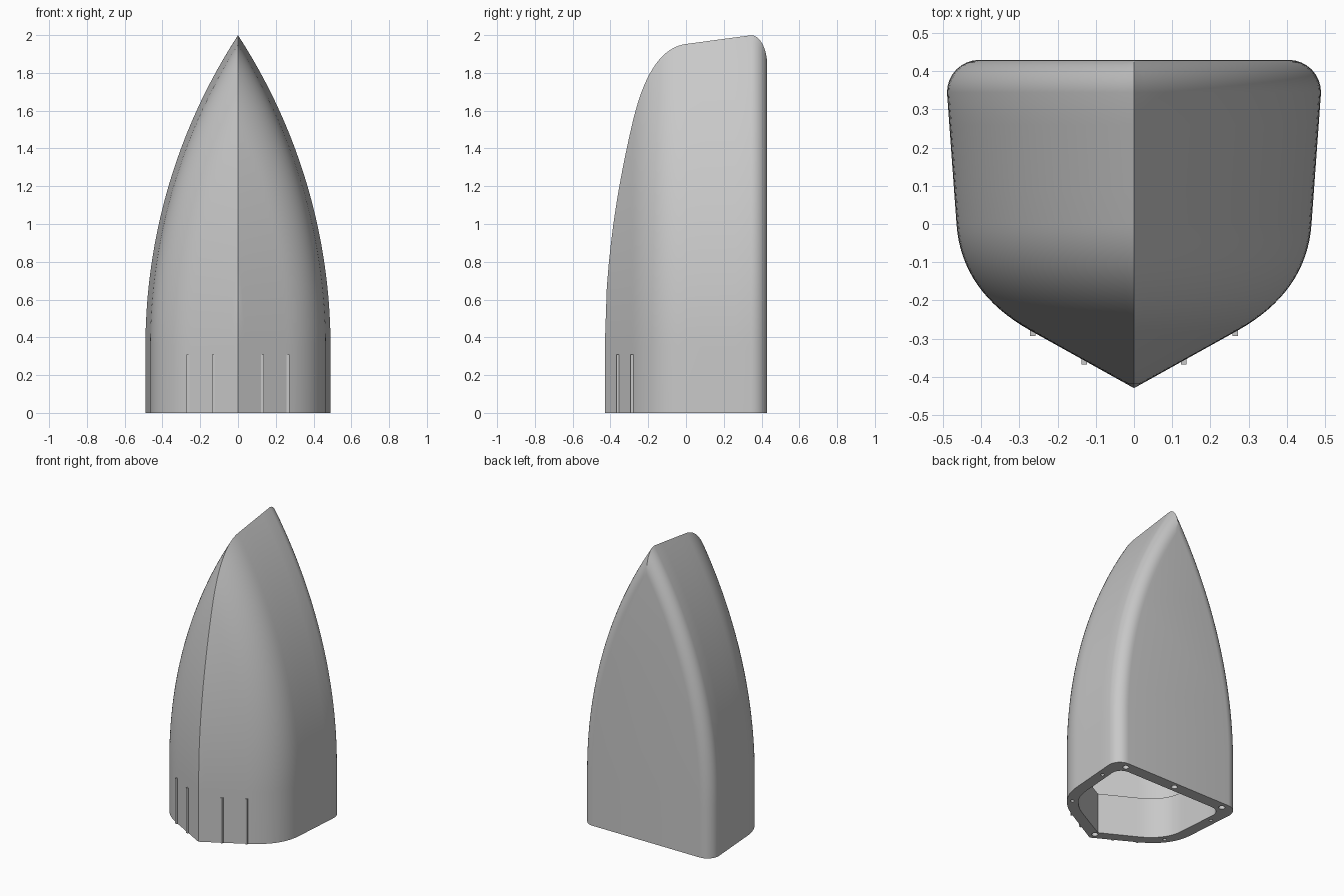
import bpy, bmesh, math
from mathutils import Vector

if "Cube" in bpy.data.objects:
    bpy.data.objects.remove(bpy.data.objects["Cube"])

HALF, BACK, SPRING = 0.49, 0.43, 0.35     # half width, back/front reach, height where the arch starts
CENTRE = 2.53                             # arch centre distance past the middle plane

grey = bpy.data.materials.new("light grey")
grey.use_nodes = True
grey.diffuse_color = (0.58, 0.58, 0.58, 1)
grey.node_tree.nodes["Principled BSDF"].inputs["Base Color"].default_value = grey.diffuse_color


def finish(bm, name):
    bmesh.ops.remove_doubles(bm, verts=bm.verts, dist=0.0003)
    bmesh.ops.recalc_face_normals(bm, faces=bm.faces)
    mesh = bpy.data.meshes.new(name)
    bm.to_mesh(mesh)
    bm.free()
    mesh.materials.append(grey)
    obj = bpy.data.objects.new(name, mesh)
    bpy.context.collection.objects.link(obj)
    return obj


def half_plan():
    """Half outline seen from above: back corner, side, bow curve, keel."""
    pts = []
    r = 0.085
    for i in range(9):                    # rounded back corner
        a = math.pi / 2 * (1 - i / 8)
        pts.append(Vector((HALF - r + r * math.cos(a), BACK - r + r * math.sin(a))))
    for i in range(1, 5):                 # leaning side
        pts.append(pts[8].lerp(Vector((0.465, 0)), i / 4))
    a, b, c = Vector((0.465, 0)), Vector((0.453, -0.178)), Vector((0.27, -0.28))
    for i in range(1, 17):                # bow curve
        t = i / 16
        pts.append(a.lerp(b, t).lerp(b.lerp(c, t), t))
    for i in range(1, 15):                # straight bow to the keel
        pts.append(c.lerp(Vector((0, -BACK)), i / 14))
    return pts


def inset(plan, t):
    return [Vector((p.x * (1 - t / HALF), p.y * (1 - t / BACK))) for p in plan]


def arch(p, z0, n=36):
    """Pointed arch of half width p.x standing at depth p.y."""
    r = CENTRE + p.x
    top = math.acos(CENTRE / r)
    side = [(p.x, z0)]
    for i in range(n + 1):
        a = top * i / n
        side.append((max(0, r * math.cos(a) - CENTRE), SPRING + r * math.sin(a)))
    full = side + [(-x, z) for x, z in reversed(side[:-1])]
    return [Vector((x, p.y, z)) for x, z in full]


def pointed_body(name, plan, z0):
    bm = bmesh.new()
    rings = [[bm.verts.new(v) for v in arch(p, z0)] for p in plan]
    for a, b in zip(rings, rings[1:]):
        for i in range(len(a) - 1):
            bm.faces.new((a[i], a[i + 1], b[i + 1], b[i]))
    bm.faces.new(rings[0])
    bm.faces.new([r[0] for r in rings] + [r[-1] for r in reversed(rings[:-1])])
    return finish(bm, name)


def prism(name, outline, z0, z1):
    bm = bmesh.new()
    face = bm.faces.new([bm.verts.new((x, y, z0)) for x, y in outline])
    new = bmesh.ops.extrude_face_region(bm, geom=[face])["geom"]
    bmesh.ops.translate(bm, vec=(0, 0, z1 - z0), verts=[g for g in new if isinstance(g, bmesh.types.BMVert)])
    return finish(bm, name)


def cut(target, cutter):
    mod = target.modifiers.new("cut", "BOOLEAN")
    mod.operation, mod.solver, mod.object = "DIFFERENCE", "EXACT", cutter
    bpy.context.view_layer.objects.active = target
    bpy.ops.object.modifier_apply(modifier=mod.name)
    bpy.data.objects.remove(cutter)


plan = half_plan()
shell = pointed_body("shell", plan, 0)

# hollow interior, thicker around the open base
FLANGE = 0.28
cut(shell, pointed_body("upper_cavity", inset(plan, 0.035), FLANGE))
rim = inset(plan, 0.08)
outline = [(p.x, p.y) for p in rim] + [(-p.x, p.y) for p in reversed(rim[:-1])]
cut(shell, prism("base_opening", outline, -0.05, FLANGE + 0.02))

# fastener holes in the base rim
holes = [(0, 0.39, 0.02), (0, -0.38, 0.02)]
for s in (-1, 1):
    holes += [(s * 0.39, 0.385, 0.02), (s * 0.44, 0.22, 0.012), (s * 0.375, -0.15, 0.012)]
for x, y, r in holes:
    circle = [(x + r * math.cos(k * math.pi / 8), y + r * math.sin(k * math.pi / 8)) for k in range(16)]
    cut(shell, prism("hole", circle, -0.05, 0.12))

# thin upright ribs on the bow
for s, side in ((1, "left"), (-1, "right")):
    for x, label in ((0.13, "inner"), (0.265, "outer")):
        y = -BACK + x * 0.15 / 0.27
        w, d = 0.007, 0.01
        box = [(s * (x - w), y - d), (s * (x + w), y - d), (s * (x + w), y + d), (s * (x - w), y + d)]
        prism(f"{side}_{label}_rib", box, 0, 0.31)

bpy.ops.object.select_all(action="DESELECT")
shell.select_set(True)
bpy.context.view_layer.objects.active = shell
bpy.ops.object.shade_smooth_by_angle(angle=math.radians(25))
